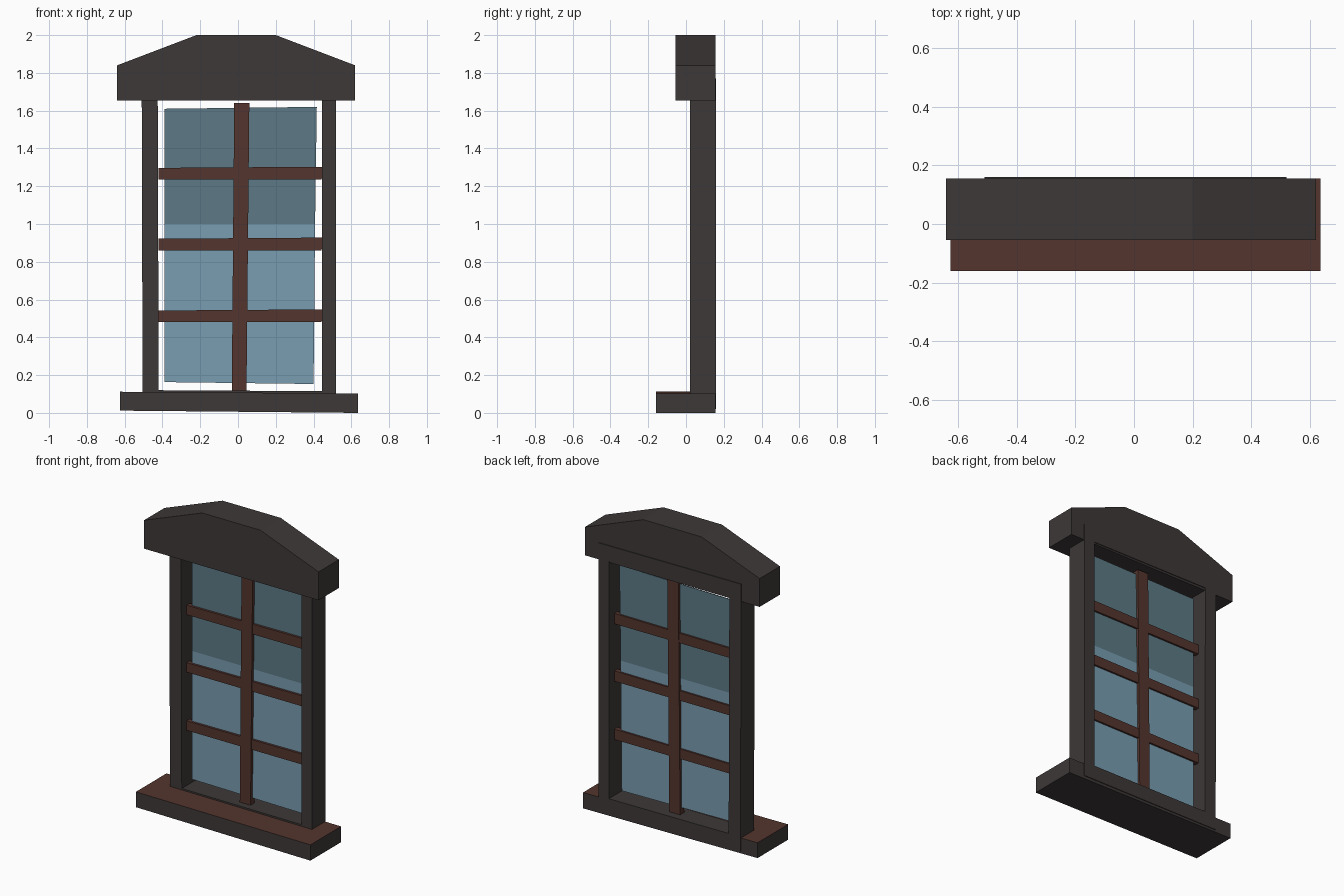
import bpy
import bmesh

cube = bpy.data.objects.get("Cube")
if cube:
    bpy.data.objects.remove(cube, do_unlink=True)


def material(name, rgb):
    """Flat material from 0-255 display values, stored as linear."""
    linear = [((c / 255 + 0.055) / 1.055) ** 2.4 for c in rgb]
    mat = bpy.data.materials.new(name)
    mat.use_nodes = True
    mat.diffuse_color = (*linear, 1)
    mat.node_tree.nodes["Principled BSDF"].inputs["Base Color"].default_value = (*linear, 1)
    return mat


dark = material("dark wood", (62, 56, 56))
brown = material("brown wood", (84, 53, 46))
glass_dark = material("dark glass", (93, 122, 134))
glass_light = material("light glass", (121, 157, 177))


def finish(name, bm, *mats):
    bmesh.ops.recalc_face_normals(bm, faces=bm.faces)
    mesh = bpy.data.meshes.new(name)
    bm.to_mesh(mesh)
    bm.free()
    for mat in mats:
        mesh.materials.append(mat)
    obj = bpy.data.objects.new(name, mesh)
    bpy.context.collection.objects.link(obj)
    return obj


def slab(name, outline, y0, y1, *mats):
    """Extrude an x-z outline from y0 to y1."""
    bm = bmesh.new()
    face = bm.faces.new([bm.verts.new((x, y0, z)) for x, z in outline])
    out = bmesh.ops.extrude_face_region(bm, geom=[face])["geom"]
    for v in out:
        if isinstance(v, bmesh.types.BMVert):
            v.co.y = y1
    return finish(name, bm, *mats)


# Frame: a rectangular ring, slightly uneven
outer = [(-0.505, 0.025), (0.52, 0.02), (0.52, 1.765), (-0.51, 1.77)]
inner = [(-0.42, 0.12), (0.445, 0.115), (0.445, 1.665), (-0.425, 1.67)]
bm = bmesh.new()
rings = [[bm.verts.new((x, y, z)) for x, z in loop]
         for loop, y in ((outer, 0.02), (outer, 0.16), (inner, 0.16), (inner, 0.02))]
for r in range(4):
    a, b = rings[r], rings[(r + 1) % 4]
    for i in range(4):
        j = (i + 1) % 4
        bm.faces.new((a[i], a[j], b[j], b[i]))
finish("window_frame", bm, dark)

# Lintel with sloped shoulders
slab("lintel", [(-0.64, 1.655), (0.62, 1.655), (0.62, 1.84),
                (0.2, 2.0), (-0.22, 2.0), (-0.64, 1.84)], -0.055, 0.155, dark)

# Sill with a brown top
sill = slab("sill", [(-0.625, 0.012), (0.635, 0), (0.635, 0.103), (-0.625, 0.112)],
            -0.16, 0.155, dark, brown)
for face in sill.data.polygons:
    face.material_index = int(face.normal.z > 0.5)

# Glass in two tones
slab("upper_glass", [(-0.39, 1.0), (0.408, 1.0), (0.417, 1.62), (-0.39, 1.61)],
     0.085, 0.091, glass_dark)
slab("lower_glass", [(-0.39, 0.163), (0.4, 0.153), (0.408, 1.0), (-0.39, 1.0)],
     0.085, 0.091, glass_light)

# Glazing bars
slab("vertical_bar", [(-0.033, 0.115), (0.045, 0.115), (0.06, 1.64), (-0.02, 1.64)],
     0.065, 0.108, brown)
for i, z in enumerate((0.48, 0.86, 1.235)):
    slab(f"horizontal_bar_{i + 1}",
         [(-0.42, z), (0.443, z), (0.447, z + 0.068), (-0.42, z + 0.062)],
         0.07, 0.103, brown)
